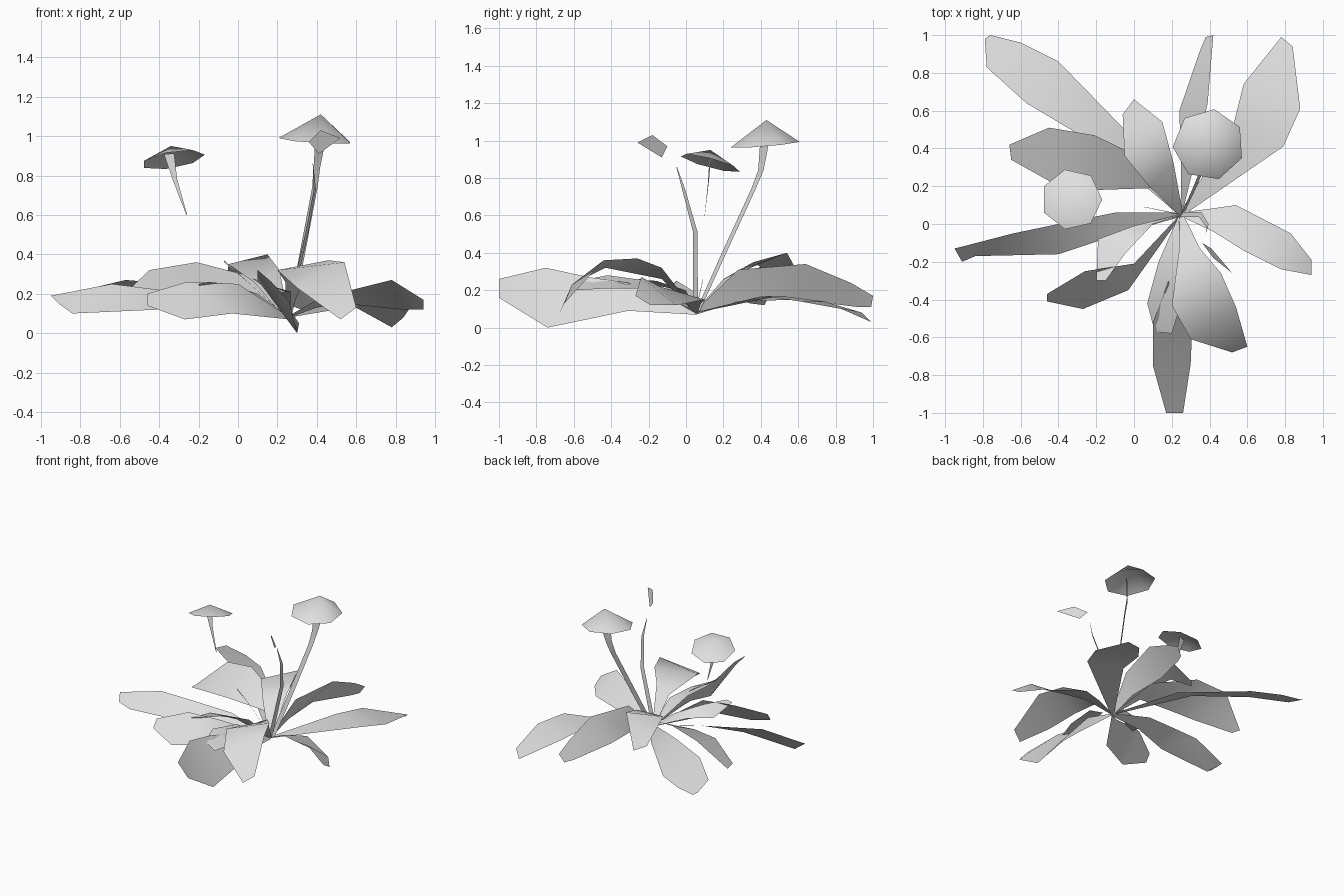
import bpy
import bmesh
import math
from mathutils import Vector

# Remove the default cube only
default_cube = bpy.data.objects.get("Cube")
if default_cube:
    bpy.data.objects.remove(default_cube, do_unlink=True)

# One pale grey for the whole plant
pale_grey = bpy.data.materials.new("pale_grey")
pale_grey.use_nodes = True
grey_value = (0.74, 0.74, 0.74, 1)
pale_grey.diffuse_color = grey_value
pale_grey.node_tree.nodes["Principled BSDF"].inputs["Base Color"].default_value = grey_value

ROOT = Vector((0.25, 0.05, 0.08))


def point(hundredths):
    """Turn a point in hundredths of a unit into a vector."""
    return Vector(hundredths) / 100


def finish(name, bm):
    """Store a bmesh as a smooth shaded object."""
    mesh = bpy.data.meshes.new(name)
    bm.to_mesh(mesh)
    bm.free()
    mesh.materials.append(pale_grey)
    mesh.shade_smooth()
    obj = bpy.data.objects.new(name, mesh)
    bpy.context.scene.collection.objects.link(obj)


def loft(name, left_edge, right_edge):
    """Single sheet stretched between two edge paths."""
    bm = bmesh.new()
    rows = [(bm.verts.new(a), bm.verts.new(b))
            for a, b in zip(left_edge, right_edge)]
    for (a, b), (c, d) in zip(rows, rows[1:]):
        bm.faces.new((a, b, d, c))
    bmesh.ops.recalc_face_normals(bm, faces=bm.faces)
    # Let the upper side of the blade face upwards
    if sum(face.normal.z * face.calc_area() for face in bm.faces) < 0:
        bmesh.ops.reverse_faces(bm, faces=bm.faces)
    finish(name, bm)


def leaf(name, left, right):
    """Leaf blade that grows out of the root on a narrow stalk."""
    left_edge = [point(p) for p in left]
    right_edge = [point(p) for p in right]
    across = (left_edge[0] - right_edge[0]).normalized() * 0.012
    loft(name, [ROOT + across] + left_edge, [ROOT - across] + right_edge)


def stem(name, path, half_widths, across):
    """Flat stem strip that follows a path."""
    side = Vector(across).normalized()
    centres = [point(p) for p in path]
    loft(name,
         [c + side * w for c, w in zip(centres, half_widths)],
         [c - side * w for c, w in zip(centres, half_widths)])


def flower_cap(name, apex, centre, radius, slope_x, slope_y, turn):
    """Shallow open cone with seven sides and a tilted rim."""
    bm = bmesh.new()
    sides = 7
    middle = point(centre)
    top = bm.verts.new(point(apex))
    rim = []
    for i in range(sides):
        angle = math.radians(turn) + math.tau * i / sides
        dx, dy = radius * math.cos(angle), radius * math.sin(angle)
        rim.append(bm.verts.new(middle + Vector((dx, dy, slope_x * dx + slope_y * dy))))
    for i in range(sides):
        bm.faces.new((top, rim[i], rim[(i + 1) % sides]))
    finish(name, bm)


# Leaves at the front
leaf("front_long_leaf",
     [(18, -31, 24), (10, -52, 27), (10, -75, 32), (17, -100, 26)],
     [(26, -31, 9), (31, -50, 5), (30, -74, 0), (26, -100, 16)])
leaf("front_upper_leaf",
     [(13, -20, 25), (7, -42, 28), (11, -57, 25)],
     [(27, -18, 21), (25, -42, 21), (20, -58, 20)])
leaf("front_left_leaf",
     [(24, -13, 26), (20, -43, 32), (30, -61, 23), (52, -68, 7)],
     [(35, -13, 32), (46, -26, 37), (54, -44, 36), (60, -65, 13)])

# Leaves on the left
leaf("left_leaf",
     [(42, -4, 18), (58, -14, 22), (78, -24, 27), (94, -27, 17)],
     [(40, 8, 13), (54, 10, 15), (83, -5, 12), (94, -19, 12)])
leaf("back_left_leaf",
     [(52, 50, 17), (58, 74, 14), (78, 99, 3)],
     [(79, 41, 17), (88, 61, 14), (84, 94, 8)])

# Leaves at the back
leaf("back_upright_leaf",
     [(25, 28, 14), (24, 60, 15), (35, 92, 11), (38, 99, 11)],
     [(31, 28, 31), (39, 64, 34), (41, 88, 24), (42, 100, 17)])
leaf("back_short_leaf",
     [(8, 20, 26), (-5, 36, 35), (-6, 58, 20)],
     [(21, 32, 32), (15, 54, 40), (0, 66, 18)])
leaf("back_right_leaf",
     [(-20, 42, 24), (-57, 64, 27), (-78, 83, 22), (-79, 98, 18)],
     [(-2, 47, 18), (-40, 86, 16), (-60, 96, 16), (-76, 100, 16)])

# Leaves on the right
leaf("right_back_leaf",
     [(10, 19, 20), (-20, 18, 22), (-40, 20, 21), (-65, 34, 13)],
     [(10, 32, 28), (-21, 47, 36), (-45, 51, 32), (-66, 42, 12)])
leaf("right_long_leaf",
     [(-10, -6, 13), (-40, -16, 12), (-84, -17, 10), (-91, -20, 15)],
     [(-10, 6, 18), (-40, 0, 22), (-64, -5, 25), (-95, -13, 19)])
leaf("right_front_leaf",
     [(-3, -35, 10), (-27, -45, 7), (-46, -41, 14)],
     [(0, -21, 25), (-26, -25, 26), (-46, -37, 20)])
leaf("right_small_leaf",
     [(10, 0, 20), (-5, -16, 25), (-15, -30, 26)],
     [(0, -1, 18), (-19, -8, 21), (-20, -30, 25)])
leaf("right_thin_leaf",
     [(5, 9, 26), (-7, 9, 37)],
     [(6, 9, 25), (-7, 9, 36)])

# Tall stem with its cap
stem("tall_stem",
     [(26, 6, 8), (32, 19, 37), (39, 36, 74), (40, 40, 84), (42, 42, 99)],
     [0.015, 0.018, 0.018, 0.022, 0.036], (0.75, 0.65, 0))
flower_cap("tall_cap", (42, 43, 111), (39.5, 42, 98), 0.19, -0.06, 0.08, -22)

# Short floating stem with a tilted cap
stem("short_stem",
     [(-26, 10, 60), (-32, 12, 78), (-35, 13, 91)],
     [0.002, 0.012, 0.026], (1, 0.2, 0.1))
flower_cap("short_cap", (-34, 13, 95), (-33, 13, 88), 0.162, 0.16, -0.26, 0)

# Bent bare stem and the loose petal in front of it
stem("bare_stem",
     [(25, 5, 8), (35, 5, 51), (39, -1, 73), (38, -5, 86)],
     [0.016, 0.014, 0.01, 0.002], (0.5, 0.8, 0))
loft("loose_petal",
     [point(p) for p in [(52, -26, 99), (42, -18, 103)]],
     [point(p) for p in [(41, -13, 91), (36, -10, 97)]])
